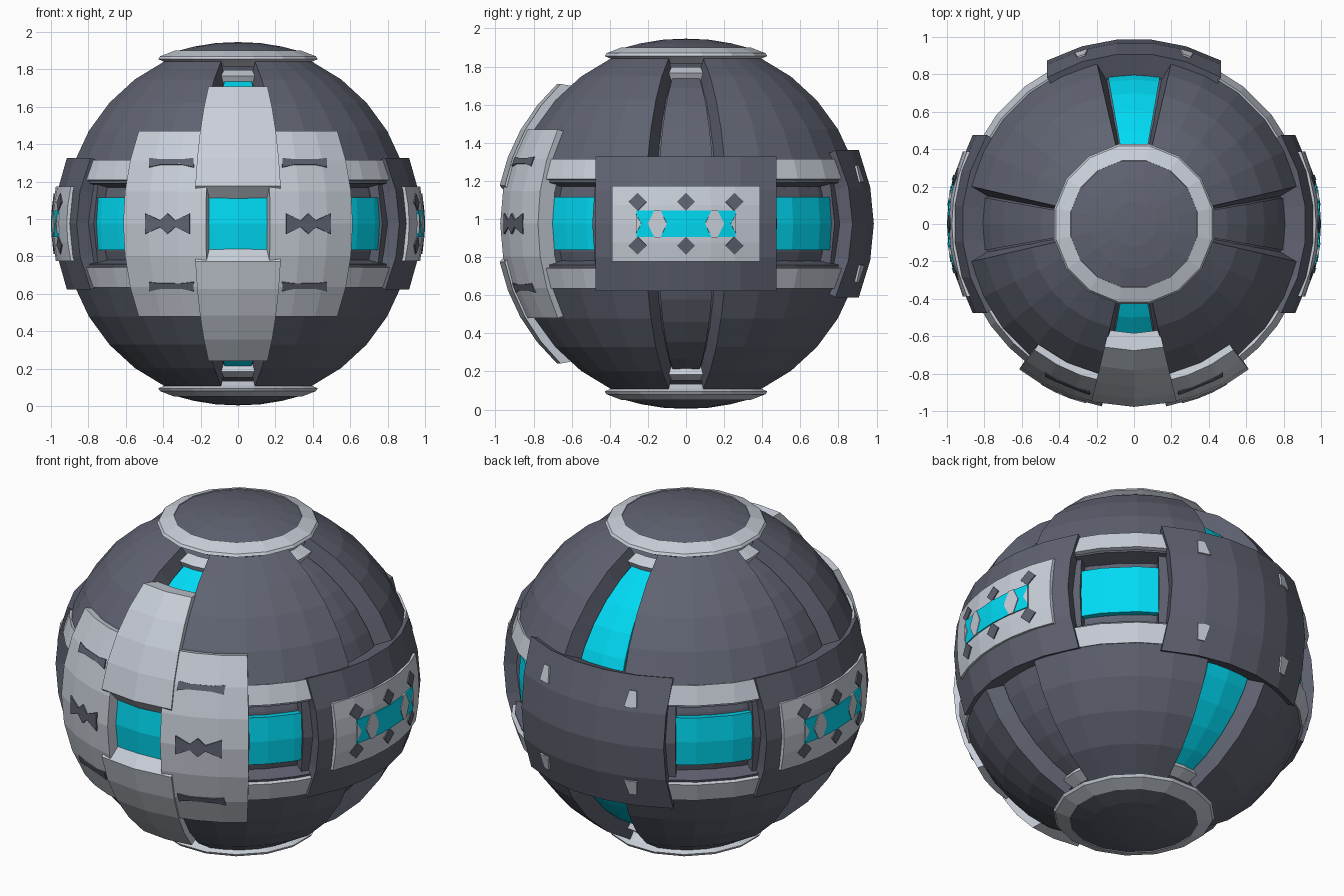
import bpy, bmesh
from math import sin, cos, radians, sqrt, pi
from mathutils import Vector, Matrix

if "Cube" in bpy.data.objects:
    bpy.data.objects.remove(bpy.data.objects["Cube"])

CZ = 0.975  # height of the sphere centre


def material(name, rgb):
    m = bpy.data.materials.new(name)
    m.diffuse_color = (*rgb, 1)
    m.use_nodes = True
    m.node_tree.nodes["Principled BSDF"].inputs["Base Color"].default_value = m.diffuse_color
    return m


DARK = material("dark_grey", (0.115, 0.125, 0.165))
LIGHT = material("light_grey", (0.58, 0.62, 0.69))
CYAN = material("cyan", (0.0, 0.70, 0.90))


def finish(name, bm, mat):
    bmesh.ops.recalc_face_normals(bm, faces=bm.faces)
    me = bpy.data.meshes.new(name)
    bm.to_mesh(me)
    bm.free()
    me.materials.append(mat)
    ob = bpy.data.objects.new(name, me)
    ob.location.z = CZ
    bpy.context.collection.objects.link(ob)
    return ob


def globe(lon, lat):
    """Direction from longitude (0 = front, 90 = right) and latitude."""
    a, b = radians(lon), radians(lat)
    return Vector((sin(a) * cos(b), -cos(a) * cos(b), sin(b)))


def facing(turn, u, w):
    """Direction of a flat drawing point (u, w) projected on the sphere."""
    d = Vector((u, -sqrt(1 - u * u - w * w), w))
    return Matrix.Rotation(radians(turn), 3, 'Z') @ d


def shell(name, fn, u, w, r_in, r_out, nu, nw, mat, grow_u=0.0, grow_w=0.0):
    """Closed curved plate over a u/w range; grow widens its inner side."""
    bm = bmesh.new()

    def layer(r, gu, gw):
        rows = []
        for j in range(nw + 1):
            t = 0.5 + (j / nw - 0.5) * (1 + gw)
            rows.append([])
            for i in range(nu + 1):
                s = 0.5 + (i / nu - 0.5) * (1 + gu)
                p = fn(u[0] + (u[1] - u[0]) * s, w[0] + (w[1] - w[0]) * t) * r
                rows[-1].append(bm.verts.new(p))
        return rows

    a, b = layer(r_out, 0, 0), layer(r_in, grow_u, grow_w)
    for g in (a, b):
        for j in range(nw):
            for i in range(nu):
                bm.faces.new((g[j][i], g[j][i+1], g[j+1][i+1], g[j+1][i]))
    for i in range(nu):
        for j in (0, nw):
            bm.faces.new((a[j][i], a[j][i+1], b[j][i+1], b[j][i]))
    for j in range(nw):
        for i in (0, nu):
            bm.faces.new((a[j][i], a[j+1][i], b[j+1][i], b[j][i]))
    return finish(name, bm, mat)


def decal(name, turn, pts, r_in, r_out, mat):
    """Small flat marking set on a plate."""
    bm = bmesh.new()
    a, b = ([bm.verts.new(facing(turn, *p) * r) for p in pts] for r in (r_out, r_in))
    bm.faces.new(a)
    bm.faces.new(b)
    for i in range(len(pts)):
        k = (i + 1) % len(pts)
        bm.faces.new((a[i], a[k], b[k], b[i]))
    finish(name, bm, mat)


def lathe(name, prof, n, mat, flip):
    """Turned part around the vertical axis, heights from the centre."""
    bm = bmesh.new()
    rings = [[bm.verts.new((r * cos(2*pi*(i+.5)/n), r * sin(2*pi*(i+.5)/n), z * flip))
              for i in range(n)] for r, z in prof]
    for p, q in zip(rings, rings[1:]):
        for i in range(n):
            k = (i + 1) % n
            bm.faces.new((p[i], p[k], q[k], q[i]))
    bmesh.ops.remove_doubles(bm, verts=bm.verts, dist=1e-5)
    finish(name, bm, mat)


# Inner core
bm = bmesh.new()
bmesh.ops.create_uvsphere(bm, u_segments=32, v_segments=18, radius=0.855)
finish("core", bm, DARK)

for v in (1, -1):
    # Four outer armour quarters per half
    for q in range(4):
        shell("armour", globe, (q*90 + 13, q*90 + 77), (v*20, v*65),
              0.84, 0.957, 5, 4, DARK, 0.08)
        # Channel floors: cyan at front and back, dark at the sides
        cyan = q % 2 == 0
        shell("glow_strip" if cyan else "channel_floor", globe,
              (q*90 - 10, q*90 + 10), (v*18, v*64), 0.83, 0.868, 2, 5,
              CYAN if cyan else DARK)
        # Light wedge under the pole ring
        shell("channel_plug", globe, (q*90 - 12, q*90 + 12), (v*61.5, v*66),
              0.84, 0.90, 2, 1, LIGHT)
    # Pole ring and cap
    lathe("pole_ring", [(0.36, 0.84), (0.40, 0.865), (0.435, 0.88), (0.425, 0.895),
                        (0.345, 0.925), (0.34, 0.87)], 16, LIGHT, v)
    lathe("pole_cap", [(0.35, 0.90), (0.345, 0.920), (0.24, 0.947), (0.12, 0.966),
                       (0, 0.971)], 16, DARK, v)

# Equator windows in the four gaps between the plates
for s in (1, -1):
    for a, b, c, d in ((36, 64, 38, 57.5), (116, 154, 121.5, 148.5)):
        for v in (1, -1):
            shell("window_rim", globe, (s*a, s*b), (v*14, v*20.6), 0.84, 0.968, 3, 1, LIGHT)
            shell("window_recess", globe, (s*a, s*b), (v*13.2, v*18), 0.84, 0.945, 3, 1, DARK)
        shell("equator_window", globe, (s*a, s*b), (-8.9, 8.9), 0.84, 0.90, 3, 2, CYAN)
        for e in ((a, c), (d, b)):
            shell("window_end", globe, (s*e[0], s*e[1]), (-14.5, 14.5), 0.84, 0.915, 1, 2, DARK)

# Front shield: two wings, upper and lower column, middle window
for s in (1, -1):
    shell("front_wing", globe, (s*10, s*38.3), (-30, 30), 0.90, 0.99, 3, 6, LIGHT, 0.04, 0.06)
    for z in (0.33, -0.34):
        decal("wing_slot", 0, [(s*x, z + h) for x, h in
              ((.24, .025), (.30, .018), (.42, .018), (.48, .025),
               (.48, -.025), (.42, -.012), (.30, -.012), (.24, -.025))], 0.96, 0.993, DARK)
    decal("wing_bow", 0, [(s*x, h) for x, h in
          ((.26, .055), (.34, .018), (.38, .055), (.42, .018), (.50, .055),
           (.50, -.055), (.42, -.018), (.38, -.055), (.34, -.018), (.26, -.055))],
          0.96, 0.994, DARK)
    shell("front_column", globe, (-13.5, 13.5), (s*11.6, s*47.3), 0.925, 0.998,
          2, 4, LIGHT, 0.0, 0.2)
shell("front_window", globe, (-11, 11), (-12, 12), 0.86, 0.935, 2, 2, CYAN)

# Side plates with light panel, cyan strip and diamonds
for turn in (90, -90):
    shell("side_plate", lambda u, w: facing(turn, u, w), (-.483, .483), (-.358, .358),
          0.84, 0.985, 5, 4, DARK)
    shell("side_panel", lambda u, w: facing(turn, u, w), (-.39, .39), (-.2, .2),
          0.96, 0.994, 6, 4, LIGHT, 0.03, 0.03)
    shell("side_light", lambda u, w: facing(turn, u, w), (-.26, .26), (-.07, .07),
          0.97, 1.0, 4, 2, CYAN)
    for s in (1, -1):
        decal("light_divider", turn, [(s*.10, 0), (s*.135, .072), (s*.165, .072), (s*.20, 0),
              (s*.165, -.072), (s*.135, -.072)], 0.97, 1.003, LIGHT)
        decal("light_notch", turn, [(s*.262, .05), (s*.235, 0), (s*.262, -.05)],
              0.97, 1.003, LIGHT)
        for u in (-.255, 0, .255):
            w = s * .115
            decal("panel_diamond", turn, [(u - .047, w), (u, w + .047), (u + .047, w),
                  (u, w - .047)], 0.97, 0.999, DARK)

# Back plate with four light studs
shell("back_plate", lambda u, w: facing(180, u, w), (-.47, .47), (-.39, .39),
      0.86, 0.99, 5, 4, DARK)
for s in (1, -1):
    for v in (1, -1):
        decal("back_stud", 180, [(s*.25, v*.22), (s*.32, v*.22), (s*.305, v*.31),
              (s*.265, v*.31)], 0.96, 0.994, LIGHT)
